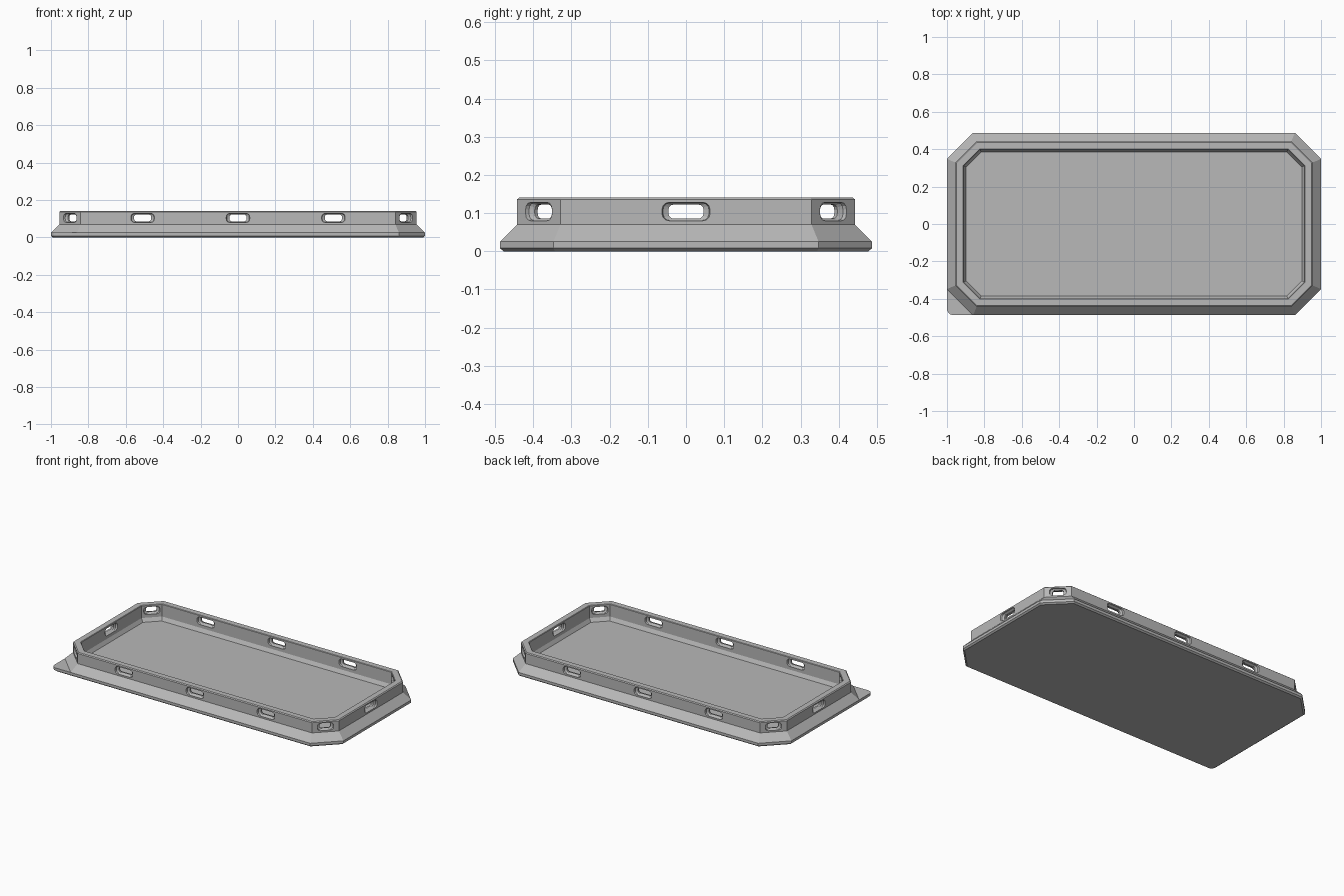
import bpy, bmesh, math
from mathutils import Vector

if "Cube" in bpy.data.objects:
    bpy.data.objects.remove(bpy.data.objects["Cube"])

HX, HY, CH = 1.0, 0.4875, 0.14      # half length, half width, corner chamfer
WALL = 0.045                        # wall face inset from the base edge
THICK = 0.045                       # wall thickness

grey = bpy.data.materials.new("grey")
grey.diffuse_color = (0.48, 0.48, 0.48, 1)
grey.use_nodes = True
grey.node_tree.nodes["Principled BSDF"].inputs["Base Color"].default_value = grey.diffuse_color


def inset(poly, d):
    """Offset a convex counter-clockwise outline inward with mitred corners."""
    out = []
    for i, p in enumerate(poly):
        a = (p - poly[i - 1]).normalized()
        b = (poly[(i + 1) % len(poly)] - p).normalized()
        na, nb = Vector((-a.y, a.x)), Vector((-b.y, b.x))
        out.append(p + (na + nb) * (d / (1 + na.dot(nb))))
    return out


def loft(bm, rings):
    """Skin a list of equal-sized rings and cap both ends."""
    vs = [[bm.verts.new(p) for p in r] for r in rings]
    n = len(vs[0])
    for lo, hi in zip(vs, vs[1:]):
        for i in range(n):
            j = (i + 1) % n
            bm.faces.new((lo[i], lo[j], hi[j], hi[i]))
    bm.faces.new(vs[0][::-1])
    bm.faces.new(vs[-1])


def finish(bm, name):
    bmesh.ops.recalc_face_normals(bm, faces=bm.faces[:])
    me = bpy.data.meshes.new(name)
    bm.to_mesh(me)
    bm.free()
    me.materials.append(grey)
    ob = bpy.data.objects.new(name, me)
    bpy.context.collection.objects.link(ob)
    return ob


def stack(outline, profile):
    """Rings from (inset, height) pairs."""
    return [[(p.x, p.y, z) for p in inset(outline, d)] for d, z in profile]


# Outlines: chamfered rectangle, and the same with one rounded square corner
octagon = [Vector(p) for p in (
    (-HX + CH, -HY), (HX - CH, -HY), (HX, -HY + CH), (HX, HY - CH),
    (HX - CH, HY), (-HX + CH, HY), (-HX, HY - CH), (-HX, -HY + CH))]
R = 0.035
corner = [Vector((-HX + R - R * math.cos(a), -HY + R - R * math.sin(a)))
          for a in (math.pi / 2 * k / 6 for k in range(7))]
base_outline = octagon[1:7] + corner

# Base plate with a bevelled underside
bm = bmesh.new()
loft(bm, stack(base_outline, [(0.01, 0), (0, 0.008), (0, 0.025)]))
finish(bm, "base_plate")

# Tray: sloped skirt, upright wall, recessed floor
bm = bmesh.new()
loft(bm, stack(octagon, [
    (0, 0.025), (WALL, 0.07), (WALL, 0.136), (WALL + 0.006, 0.141),
    (WALL + THICK - 0.003, 0.141), (WALL + THICK, 0.138),
    (WALL + THICK, 0.06), (WALL + THICK + 0.013, 0.037)]))
tray = finish(bm, "tray")


def slot(bm, pos, normal, half_len):
    """Rounded slot cutter, flared on both wall faces."""
    n = Vector((*normal, 0)).normalized()
    u = Vector((-n.y, n.x, 0))
    c = Vector((*pos, 0.104))
    rings = []
    for t, grow in ((0.004, 0.018), (-0.01, 0.014), (-0.017, 0),
                    (-0.028, 0), (-0.035, 0.014), (-0.049, 0.018)):
        w, h = half_len + grow, 0.0185 + grow * 0.33
        r = h * 0.75
        ring = []
        for q in range(4):
            sx, sz = ((1, 1), (-1, 1), (-1, -1), (1, -1))[q]
            for k in range(4):
                a = math.pi / 2 * (q + k / 3)
                ring.append(c + n * t + u * (sx * (w - r) + r * math.cos(a))
                            + Vector((0, 0, sz * (h - r) + r * math.sin(a))))
        rings.append(ring)
    loft(bm, rings)


# Slots on long sides, short sides and chamfered corners
bm = bmesh.new()
wx, wy = HX - WALL, HY - WALL
mid = (CH - WALL * (2 - math.sqrt(2))) / 2
for s in (-1, 1):
    for x in (-0.51, 0, 0.51):
        slot(bm, (x, s * wy), (0, s), 0.046)
    slot(bm, (s * wx, 0), (s, 0), 0.046)
    for t in (-1, 1):
        slot(bm, (s * (wx - mid), t * (wy - mid)), (s, t), 0.032)
cutter = finish(bm, "slot_cutter")
cutter.hide_render = True
cutter.hide_viewport = True

cut = tray.modifiers.new("slots", 'BOOLEAN')
cut.operation = 'DIFFERENCE'
cut.solver = 'EXACT'
cut.object = cutter
